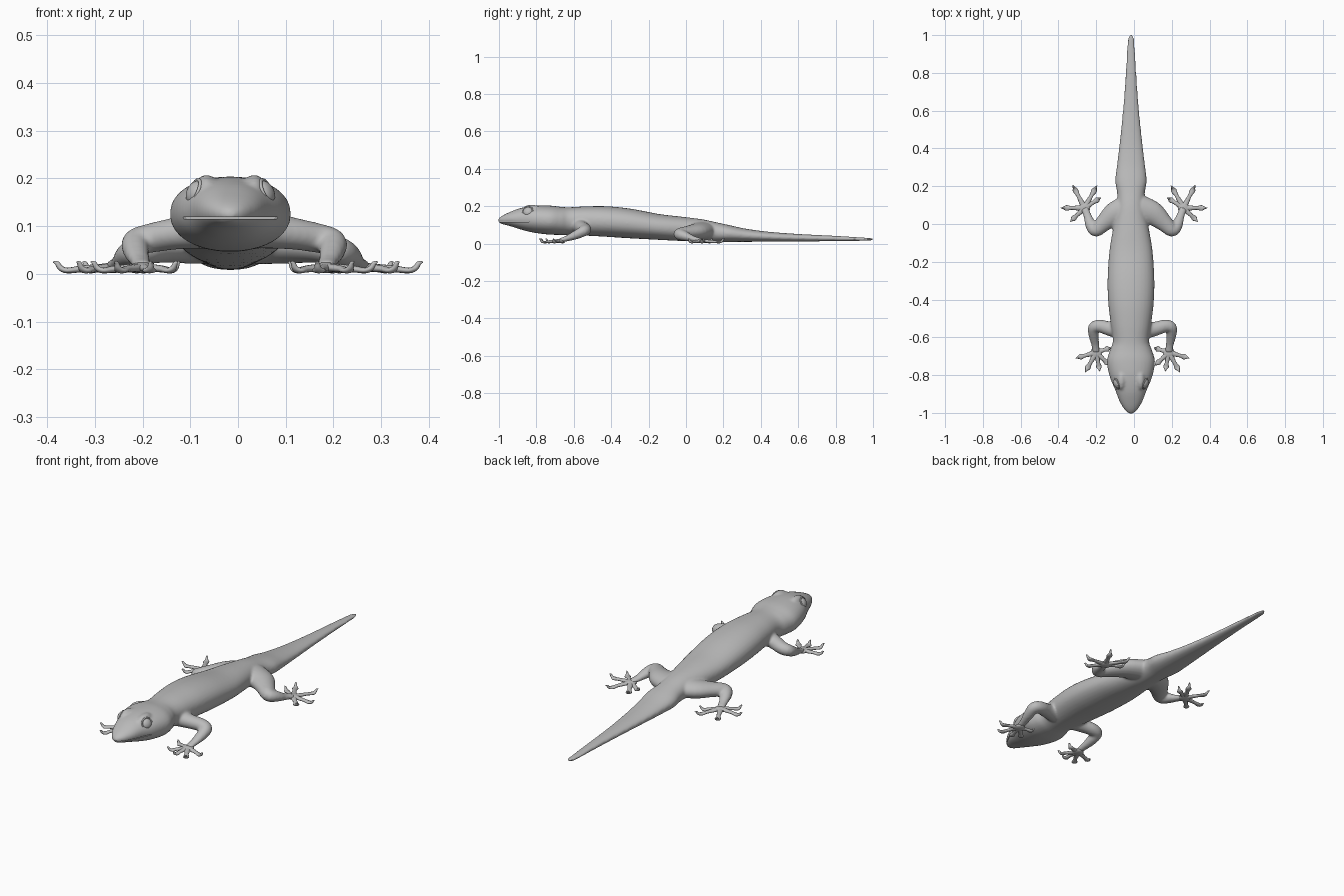
import bpy, bmesh, math
from mathutils import Vector, Matrix

cube = bpy.data.objects.get("Cube")
if cube:
    bpy.data.objects.remove(cube, do_unlink=True)

skin = bpy.data.materials.new("grey_skin")
skin.use_nodes = True
skin.diffuse_color = (0.5, 0.5, 0.5, 1)
skin.node_tree.nodes["Principled BSDF"].inputs["Base Color"].default_value = skin.diffuse_color

MIDDLE = -0.016     # x of the spine
SIDES = {"left": 1, "right": -1}


def catmull(a, b, c, d, t):
    return (2 * b + (c - a) * t + (2 * a - 5 * b + 4 * c - d) * t ** 2
            + (3 * b - a - 3 * c + d) * t ** 3) / 2


def refine(stations, steps):
    """Smoothly interpolate a list of stations."""
    padded = [stations[0]] + list(stations) + [stations[-1]]
    result = []
    for i in range(len(stations) - 1):
        for k in range(steps):
            result.append([catmull(*values, k / steps) for values in zip(*padded[i:i + 4])])
    return result + [list(stations[-1])]


def loft(bm, stations, steps=4, sides=16, power=2.0):
    """Closed tube through stations of x, y, z, half width, half height."""
    path = refine(stations, steps)
    rings = []
    for i, (x, y, z, width, height) in enumerate(path):
        ahead = Vector(path[min(i + 1, len(path) - 1)][:3])
        behind = Vector(path[max(i - 1, 0)][:3])
        tangent = (ahead - behind).normalized()
        across = tangent.cross(Vector((0, 0, 1))).normalized()
        up = across.cross(tangent)
        ring = []
        for k in range(sides):
            angle = math.tau * k / sides
            c, s = math.cos(angle), math.sin(angle)
            c = math.copysign(abs(c) ** (2 / power), c)
            s = math.copysign(abs(s) ** (2 / power), s)
            ring.append(bm.verts.new(Vector((x, y, z)) + across * c * max(width, 0.001)
                                     + up * s * max(height, 0.001)))
        rings.append(ring)
    for a, b in zip(rings, rings[1:]):
        for k in range(sides):
            n = (k + 1) % sides
            bm.faces.new((a[k], a[n], b[n], b[k]))
    bm.faces.new(rings[0][::-1])
    bm.faces.new(rings[-1])


def ellipsoid(bm, centre, radii, turn=Matrix()):
    matrix = Matrix.Translation(centre) @ turn @ Matrix.Diagonal((*radii, 1))
    bmesh.ops.create_uvsphere(bm, u_segments=24, v_segments=16, radius=1, matrix=matrix)


def make_object(name, bm):
    bmesh.ops.recalc_face_normals(bm, faces=bm.faces[:])
    mesh = bpy.data.meshes.new(name)
    bm.to_mesh(mesh)
    bm.free()
    mesh.materials.append(skin)
    obj = bpy.data.objects.new(name, mesh)
    bpy.context.collection.objects.link(obj)
    return obj


def select(obj):
    bpy.ops.object.select_all(action="DESELECT")
    obj.select_set(True)
    bpy.context.view_layer.objects.active = obj


def smooth(obj, degrees=50):
    select(obj)
    bpy.ops.object.shade_smooth_by_angle(angle=math.radians(degrees))


# Head, trunk and tail: y, half width, top, bottom
OUTLINE = [
    (-1.003, .008, .128, .112), (-.985, .032, .145, .103), (-.94, .06, .168, .092),
    (-.88, .083, .191, .074), (-.81, .112, .203, .058), (-.73, .127, .203, .048),
    (-.67, .112, .196, .046), (-.62, .096, .194, .046), (-.53, .107, .199, .042),
    (-.42, .12, .199, .036), (-.3, .124, .186, .028), (-.15, .115, .158, .02),
    (-.03, .096, .144, .014), (.08, .076, .13, .009), (.16, .073, .113, .008),
    (.23, .083, .098, .008), (.32, .073, .079, .009), (.45, .058, .062, .01),
    (.62, .041, .05, .011), (.8, .028, .041, .013), (.96, .019, .031, .015),
    (.99, .014, .029, .017), (1.003, .004, .026, .021),
]
body_bm = bmesh.new()
loft(body_bm, [(MIDDLE, y, (top + low) / 2, w, (top - low) / 2) for y, w, top, low in OUTLINE],
     steps=5, sides=32, power=2.15)

# Limbs as offsets from the middle: x, y, z, half width, half height
ARM = [(.05, -.57, .095, .045, .042), (.12, -.555, .085, .038, .034),
       (.175, -.54, .075, .034, .031), (.205, -.55, .066, .031, .029),
       (.205, -.59, .046, .027, .024), (.197, -.64, .026, .021, .015),
       (.192, -.68, .016, .02, .011)]
LEG = [(.03, .08, .068, .075, .048), (.1, .055, .064, .064, .043),
       (.16, .005, .058, .046, .035), (.203, -.032, .05, .036, .032),
       (.228, -.005, .04, .03, .026), (.245, .04, .025, .022, .016),
       (.262, .085, .016, .02, .011)]
# Each limb: mirror centre, limb path, toe tips
LIMBS = {
    "front": (-.008, ARM, [(.293, -.71), (.243, -.785), (.165, -.78), (.11, -.75), (.105, -.655)]),
    "hind": (0, LEG, [(.175, .14), (.195, .205), (.325, .207), (.388, .085), (.338, .012)]),
}
# Toe stations: part of the length, z, half width, half height
TOE = [(0, .014, .016, .009), (.3, .012, .013, .008), (.55, .01, .01, .007),
       (.76, .007, .015, .006), (.87, .012, .008, .006),
       (.93, .022, .005, .005), (1, .025, .001, .001)]


def make_foot(name, palm, tips):
    bm = bmesh.new()
    ellipsoid(bm, (*palm, .013), (.03, .03, .011))
    for tip in tips:
        loft(bm, [(*Vector(palm).lerp(Vector(tip), t), z, w, h) for t, z, w, h in TOE],
             steps=3, sides=12)
    smooth(make_object(name, bm), 70)


for end, (centre, path, tips) in LIMBS.items():
    for side, sign in SIDES.items():
        def place(x):
            return centre + sign * x
        loft(body_bm, [(place(x), *rest) for x, *rest in path], sides=20)
        make_foot(f"{side}_{end}_foot", (place(path[-1][0]), path[-1][1]),
                  [(place(x - centre), y) for x, y in tips])

# Brow ridges
for sign in SIDES.values():
    ellipsoid(body_bm, (MIDDLE + sign * .05, -.825, .175), (.026, .055, .033))

body = make_object("body", body_bm)
remesh = body.modifiers.new("Blend", "REMESH")
remesh.mode = "VOXEL"
remesh.voxel_size = 0.006
relax = body.modifiers.new("Relax", "SMOOTH")
relax.factor = 0.5
relax.iterations = 8

# Mouth slit
slit_bm = bmesh.new()
bmesh.ops.create_cube(slit_bm, size=1, matrix=Matrix.Translation((MIDDLE, -.94, .117))
                      @ Matrix.Diagonal((.4, .2, .004, 1)))
slit = make_object("mouth_cutter", slit_bm)
slit.hide_render = True
cut = body.modifiers.new("Mouth", "BOOLEAN")
cut.operation = "DIFFERENCE"
cut.solver = "EXACT"
cut.object = slit
select(body)
bpy.ops.object.convert(target="MESH")
bpy.data.objects.remove(slit, do_unlink=True)
smooth(body)

# Eyes with lid rims
for side, sign in SIDES.items():
    centre = (MIDDLE + sign * .073, -.845, .17)
    turn = Matrix.Rotation(-sign * math.radians(20), 4, "Z") @ \
        Matrix.Rotation(-sign * math.radians(24), 4, "Y")
    bm = bmesh.new()
    ellipsoid(bm, centre, (.018, .027, .026), turn)
    smooth(make_object(f"{side}_eye", bm))
    rim = bmesh.new()
    frame = Matrix.Translation(centre) @ turn
    ring = []
    for k in range(32):
        a = math.tau * k / 32
        spot = Vector((sign * .005, math.cos(a) * .028, math.sin(a) * .027))
        outward = Vector((0, math.cos(a), math.sin(a)))
        ring.append([rim.verts.new(frame @ (spot + outward * math.cos(b) * .004
                                            + Vector((math.sin(b) * .004, 0, 0))))
                     for b in (math.tau * j / 8 for j in range(8))])
    for k in range(32):
        p, q = ring[k], ring[(k + 1) % 32]
        for j in range(8):
            n = (j + 1) % 8
            rim.faces.new((p[j], p[n], q[n], q[j]))
    smooth(make_object(f"{side}_eyelid", rim))
